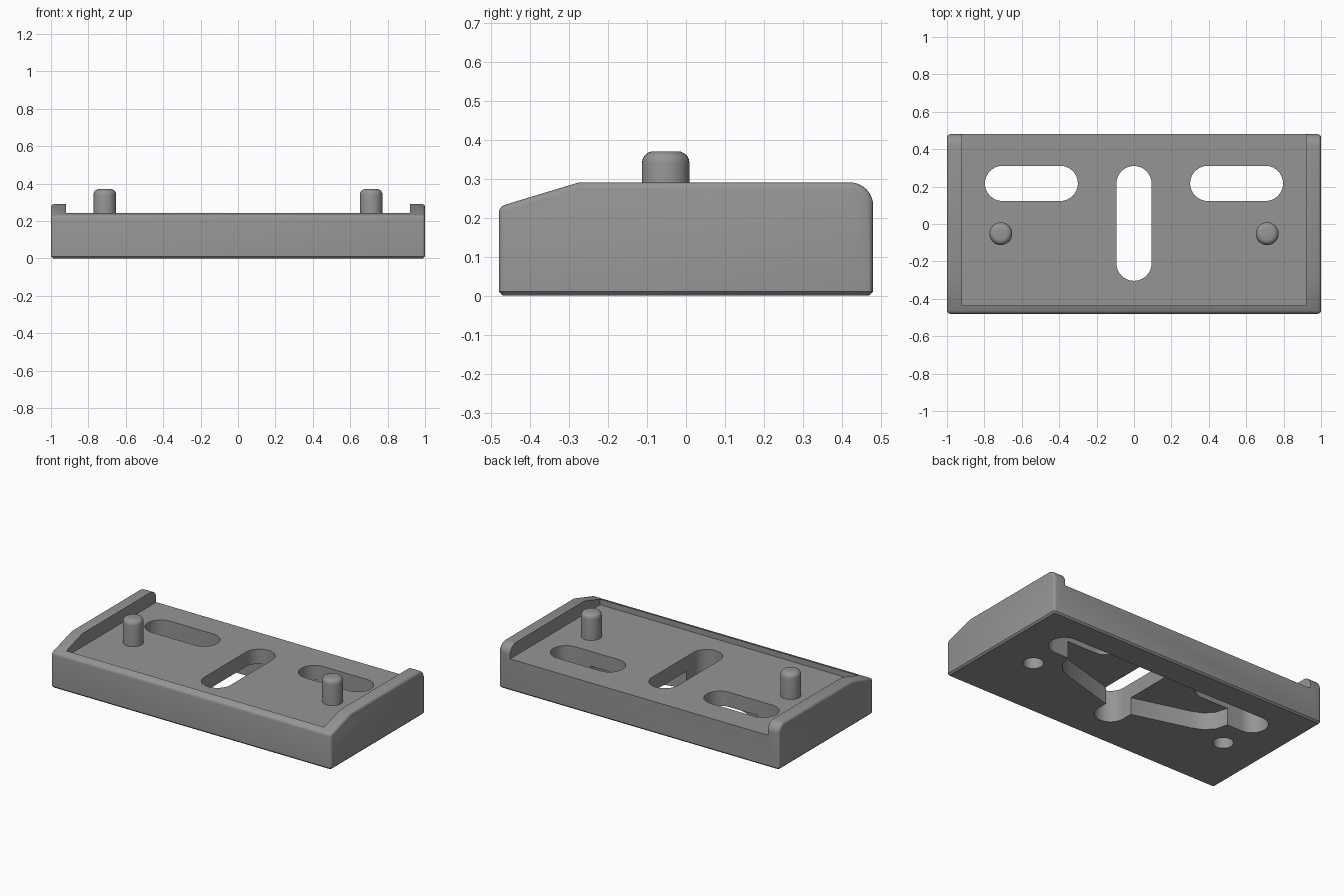
import bpy, bmesh
from math import pi, sin, cos, radians
from mathutils import Vector

if "Cube" in bpy.data.objects:
    bpy.data.objects.remove(bpy.data.objects["Cube"], do_unlink=True)

grey = bpy.data.materials.new("plain grey")
grey.use_nodes = True
colour = (0.3, 0.3, 0.3, 1)
grey.diffuse_color = colour
grey.node_tree.nodes["Principled BSDF"].inputs["Base Color"].default_value = colour


def add_object(name, bm):
    bmesh.ops.recalc_face_normals(bm, faces=bm.faces)
    mesh = bpy.data.meshes.new(name)
    bm.to_mesh(mesh)
    bm.free()
    mesh.materials.append(grey)
    ob = bpy.data.objects.new(name, mesh)
    bpy.context.collection.objects.link(ob)
    return ob


def prism(points, offset):
    """Extrude a closed outline along an offset."""
    bm = bmesh.new()
    face = bm.faces.new([bm.verts.new(p) for p in points])
    made = bmesh.ops.extrude_face_region(bm, geom=[face])["geom"]
    verts = [v for v in made if isinstance(v, bmesh.types.BMVert)]
    bmesh.ops.translate(bm, verts=verts, vec=offset)
    bmesh.ops.recalc_face_normals(bm, faces=bm.faces)
    return bm


def arc(cx, cy, r, start, end, n=16):
    angles = [radians(start + (end - start) * i / n) for i in range(n + 1)]
    return [(cx + r * cos(a), cy + r * sin(a)) for a in angles]


def flat_cutter(outline, z0, z1):
    bm = prism([(x, y, z0) for x, y in outline], Vector((0, 0, z1 - z0)))
    return add_object("cutter", bm)


def cut(target, cutter):
    cutter.hide_render = True
    mod = target.modifiers.new("cut", "BOOLEAN")
    mod.operation = "DIFFERENCE"
    mod.solver = "EXACT"
    mod.object = cutter
    bpy.context.view_layer.objects.active = target
    bpy.ops.object.modifier_apply(modifier=mod.name)
    bpy.data.objects.remove(cutter, do_unlink=True)


def smooth(ob):
    bpy.ops.object.select_all(action="DESELECT")
    ob.select_set(True)
    bpy.context.view_layer.objects.active = ob
    bpy.ops.object.shade_smooth_by_angle(angle=radians(30))


# Plate: side profile with sloped front and rounded back
side = [(-0.48, 0), (-0.48, 0.228), (-0.275, 0.29)]
side += arc(0.42, 0.23, 0.06, 90, 0, 10) + [(0.48, 0)]
bm = prism([(-1, y, z) for y, z in side], Vector((2, 0, 0)))


def on_bottom(e):
    return all(v.co.z < 0.0001 for v in e.verts)


# Round the outer edges, then chamfer the bottom rim
outer = [e for e in bm.edges if not on_bottom(e) and e.calc_face_angle(0) > radians(30)]
bmesh.ops.bevel(bm, geom=outer, offset=0.016, segments=3, profile=0.5, affect="EDGES")
rim = [e for e in bm.edges if on_bottom(e)]
bmesh.ops.bevel(bm, geom=rim, offset=0.01, segments=1, affect="EDGES")
plate = add_object("base_plate", bm)

# Open-backed pocket between the two side rails
pocket = [(-0.92, -0.437), (0.92, -0.437), (0.92, 0.6), (-0.92, 0.6)]
cut(plate, flat_cutter(pocket, 0.205, 0.5))

# Underside recess joining the slots
half = [(0.095, -0.14), (0.46, -0.037)]
half += [(0.525, -0.008), (0.575, 0.045), (0.597, 0.125), (0.59, 0.2), (0.45, 0.25), (0.42, 0.309)]
recess = half + [(-x, y) for x, y in reversed(half)]
cut(plate, flat_cutter(recess, -0.1, 0.11))

# Through slots
R = 0.094
cut(plate, flat_cutter(arc(0, -0.21, R, 180, 360) + arc(0, 0.216, R, 0, 180), -0.2, 0.6))
for s in (-1, 1):
    a, b = sorted((s * 0.394, s * 0.703))
    cut(plate, flat_cutter(arc(a, 0.217, R, 90, 270) + arc(b, 0.217, R, -90, 90), -0.2, 0.6))

# Blind holes below the pins
for s in (-1, 1):
    cut(plate, flat_cutter(arc(s * 0.712, -0.052, 0.06, 0, 360, 32)[:-1], -0.1, 0.13))
smooth(plate)

# Locating pins with rounded tops
for s, name in ((1, "left_pin"), (-1, "right_pin")):
    ring = arc(s * 0.712, -0.052, 0.061, 0, 360, 32)[:-1]
    bm = prism([(x, y, 0.2) for x, y in ring], Vector((0, 0, 0.17)))
    top = [e for e in bm.edges if all(v.co.z > 0.3 for v in e.verts)]
    bmesh.ops.bevel(bm, geom=top, offset=0.03, segments=5, profile=0.5, affect="EDGES")
    smooth(add_object(name, bm))
